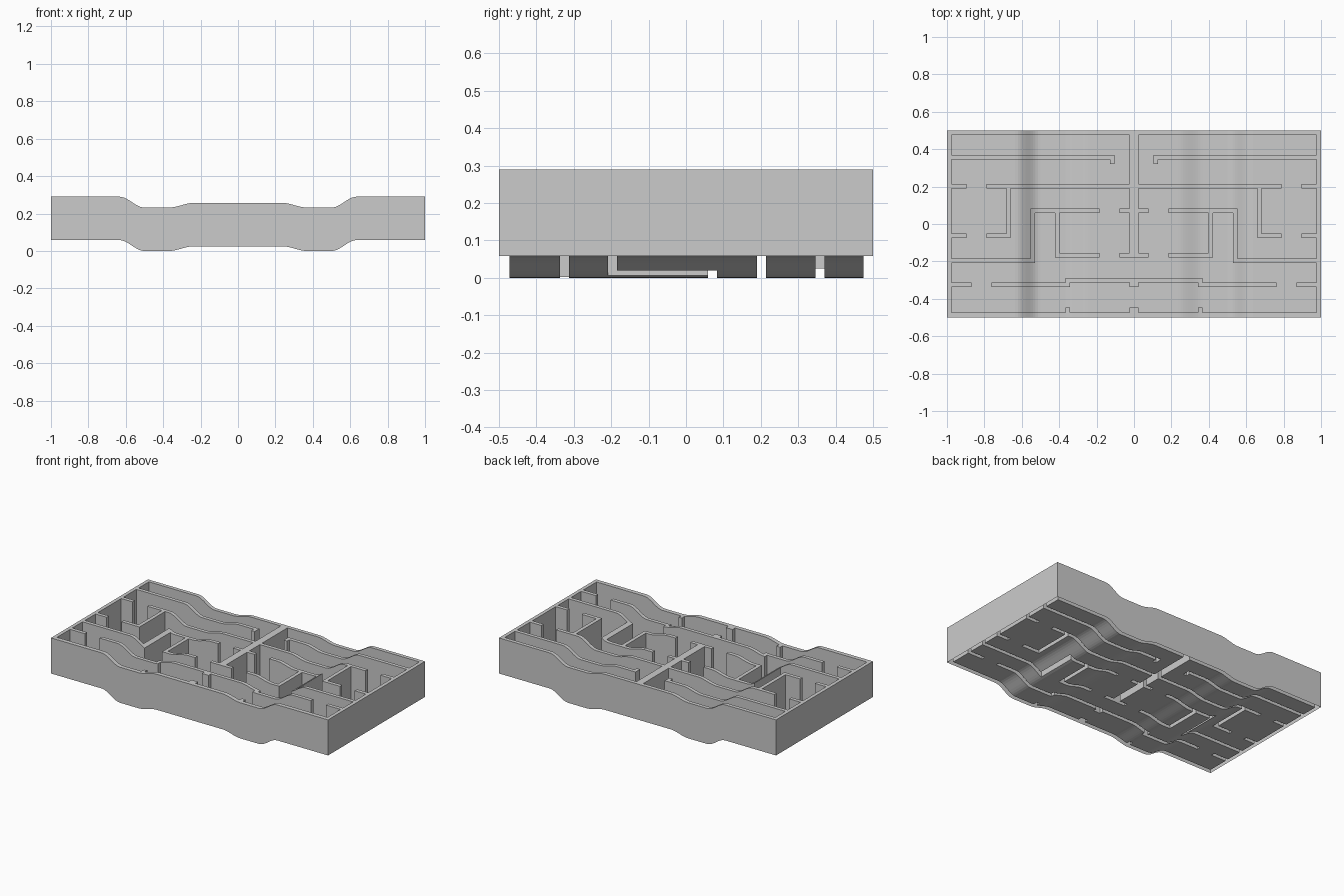
import bpy, bmesh, math

if "Cube" in bpy.data.objects:
    bpy.data.objects.remove(bpy.data.objects["Cube"])

H = 0.232            # wall height above the floor

# Wavy ground height along x (mirrored)
PROFILE = [(0.0, 0.025), (0.235, 0.025), (0.37, 0.0), (0.50, 0.0), (0.635, 0.058), (1.0, 0.058)]

def ground(x):
    x = abs(x)
    for (x0, z0), (x1, z1) in zip(PROFILE, PROFILE[1:]):
        if x <= x1:
            t = (x - x0) / (x1 - x0)
            return z0 + (z1 - z0) * (0.5 - 0.5 * math.cos(math.pi * t))
    return PROFILE[-1][1]

# Right half of the wall plan: x0, x1, y0, y1 (mirrored over x = 0)
WALLS = [
    # outer frame
    (0, 1, 0.475, 0.5), (0, 1, -0.5, -0.472), (0.976, 1, -0.5, 0.5),
    # central spine and its cross bars
    (0, 0.024, -0.179, 0.5), (0, 0.077, 0.059, 0.083), (0, 0.077, -0.179, -0.155),
    # back corridor with hook
    (0.105, 1, 0.346, 0.37), (0.105, 0.129, 0.322, 0.37),
    # long divider with side branch
    (0, 0.788, 0.19, 0.214), (0.895, 1, 0.19, 0.214),
    (0.659, 0.683, -0.075, 0.214), (0.659, 0.788, -0.075, -0.051), (0.895, 1, -0.075, -0.051),
    # nested bends
    (0.184, 0.553, 0.059, 0.083), (0.529, 0.553, -0.208, 0.083), (0.529, 1, -0.208, -0.184),
    (0.398, 0.422, -0.179, 0.083), (0.184, 0.422, -0.179, -0.155),
    # front corridor with jog
    (0, 0.366, -0.313, -0.289), (0.342, 0.366, -0.337, -0.289),
    (0.342, 0.763, -0.337, -0.313), (0.87, 1, -0.337, -0.313), (0, 0.024, -0.337, -0.289),
    # small stubs on the front wall
    (0, 0.024, -0.5, -0.446), (0.342, 0.366, -0.5, -0.446),
]

# Grid lines: every wall edge plus samples through the curved slopes
half = {round(v, 4) for w in WALLS for v in w[:2]}
for a, b in ((0.235, 0.37), (0.50, 0.635)):
    half |= {round(a + (b - a) * i / 10, 4) for i in range(11)}
xs = sorted(half | {-v for v in half})
ys = sorted({v for w in WALLS for v in w[2:]})
NX, NY = len(xs) - 1, len(ys) - 1

def is_wall(i, j):
    if not (0 <= i < NX and 0 <= j < NY):
        return False
    x, y = abs(xs[i] + xs[i + 1]) / 2, (ys[j] + ys[j + 1]) / 2
    return any(a < x < b and c < y < d for a, b, c, d in WALLS)

def build(name, make):
    bm = bmesh.new()
    cache = {}

    def vert(i, j, top):
        if (i, j, top) not in cache:
            cache[i, j, top] = bm.verts.new((xs[i], ys[j], ground(xs[i]) + top * H))
        return cache[i, j, top]

    for i in range(NX):
        for j in range(NY):
            make(i, j, lambda *keys: bm.faces.new([vert(*k) for k in keys]))
    mesh = bpy.data.meshes.new(name)
    bm.to_mesh(mesh)
    bm.free()
    obj = bpy.data.objects.new(name, mesh)
    bpy.context.collection.objects.link(obj)
    return obj

# Floor sheet fills the passages only; walls are hollow underneath
def floor_cell(i, j, quad):
    if not is_wall(i, j):
        quad((i, j, 0), (i + 1, j, 0), (i + 1, j + 1, 0), (i, j + 1, 0))

# Walls: top strip plus a side wherever a wall meets open space
def wall_cell(i, j, quad):
    if not is_wall(i, j):
        return
    c = [(i, j), (i + 1, j), (i + 1, j + 1), (i, j + 1)]
    quad(*[(*p, 1) for p in c])
    for k, (di, dj) in enumerate([(0, -1), (1, 0), (0, 1), (-1, 0)]):
        if not is_wall(i + di, j + dj):
            p, q = c[k], c[(k + 1) % 4]
            quad((*p, 0), (*q, 0), (*q, 1), (*p, 1))

build("maze_floor", floor_cell)
build("maze_walls", wall_cell)
